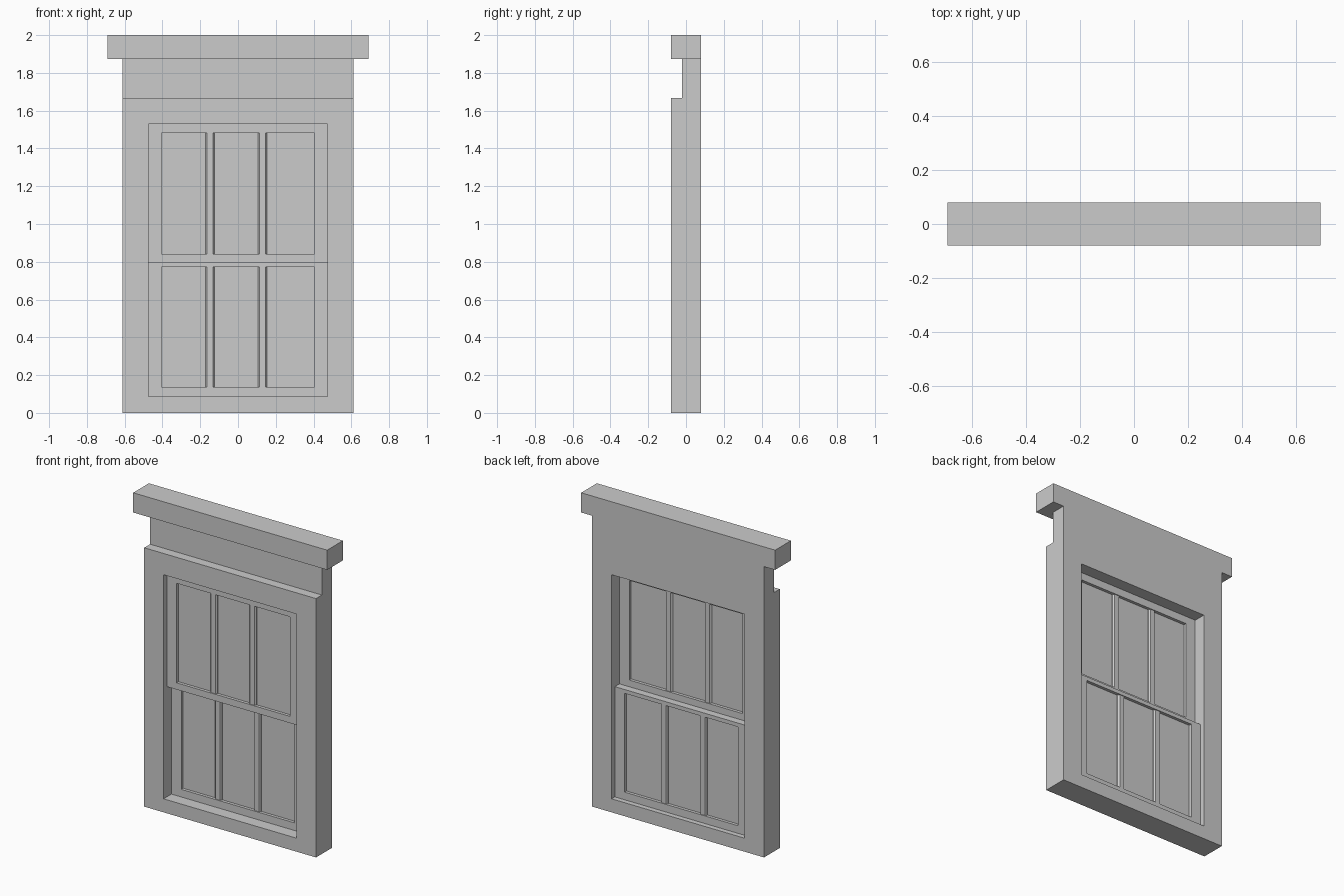
import bpy, bmesh

if "Cube" in bpy.data.objects:
    bpy.data.objects.remove(bpy.data.objects["Cube"])


def make_object(name, bm):
    bmesh.ops.recalc_face_normals(bm, faces=bm.faces)
    mesh = bpy.data.meshes.new(name)
    bm.to_mesh(mesh)
    bm.free()
    obj = bpy.data.objects.new(name, mesh)
    bpy.context.collection.objects.link(obj)
    return obj


def prism(name, profile, offset):
    """Extrude a closed 3D profile along an offset vector."""
    bm = bmesh.new()
    face = bm.faces.new([bm.verts.new(p) for p in profile])
    ext = bmesh.ops.extrude_face_region(bm, geom=[face], use_keep_orig=True)
    moved = [g for g in ext["geom"] if isinstance(g, bmesh.types.BMVert)]
    bmesh.ops.translate(bm, verts=moved, vec=offset)
    return make_object(name, bm)


def box(name, x0, x1, y0, y1, z0, z1):
    return prism(name, [(x0, y0, z0), (x1, y0, z0), (x1, y0, z1), (x0, y0, z1)],
                 (0, y1 - y0, 0))


def ring(name, outer, inner, y0, y1):
    """Rectangular frame; outer and inner are (half width, z0, z1)."""
    bm = bmesh.new()

    def loop(r, y):
        w, a, b = r
        return [bm.verts.new(p) for p in
                ((-w, y, a), (w, y, a), (w, y, b), (-w, y, b))]

    loops = [loop(outer, y0), loop(inner, y0), loop(inner, y1), loop(outer, y1)]
    for k in range(4):
        a, b = loops[k], loops[(k + 1) % 4]
        for i in range(4):
            j = (i + 1) % 4
            bm.faces.new((a[i], a[j], b[j], b[i]))
    return make_object(name, bm)


# Surround: stepped side profile extruded across the width, with the opening cut
W, D = 0.612, 0.08
side = [(-D, 0), (D, 0), (D, 1.873), (-0.02, 1.873), (-0.02, 1.667), (-D, 1.667)]
surround = prism("surround", [(-W, y, z) for y, z in side], (2 * W, 0, 0))
OPEN_W, OPEN_Z0, OPEN_Z1, MEET = 0.474, 0.087, 1.53, 0.797
cutter = box("opening_cutter", -OPEN_W, OPEN_W, -0.2, 0.2, OPEN_Z0, OPEN_Z1)
cutter.hide_render = True
cutter.hide_set(True)
mod = surround.modifiers.new("opening", "BOOLEAN")
mod.operation = "DIFFERENCE"
mod.solver = "EXACT"
mod.object = cutter

# Overhanging cap
box("cap", -0.691, 0.691, -D, D, 1.873, 2.0)


def sash(name, y0, y1, z0, z1, glass_z0, glass_z1):
    gw = 0.404
    ring(name + "_sash", (OPEN_W, z0, z1), (gw, glass_z0, glass_z1), y0, y1)
    mid = (y0 + y1) / 2
    box(name + "_pane", -gw, gw, mid - 0.004, mid + 0.004, glass_z0, glass_z1)
    # Glazing bars, bevelled on both sides of the pane
    h = 0.018
    for i, x in enumerate((-0.149, 0.129)):
        bar = [(-0.016, -h), (0.016, -h), (0.024, -0.008), (0.024, 0.008),
               (0.016, h), (-0.016, h), (-0.024, 0.008), (-0.024, -0.008)]
        prism(f"{name}_glazing_bar_{i + 1}",
              [(x + u, mid + v, glass_z0) for u, v in bar],
              (0, 0, glass_z1 - glass_z0))


# Upper sash sits forward, lower sash sits behind it
sash("upper", -0.047, 0.0, MEET, OPEN_Z1, 0.84, 1.481)
sash("lower", 0.0, 0.047, OPEN_Z0, MEET, 0.136, 0.772)
